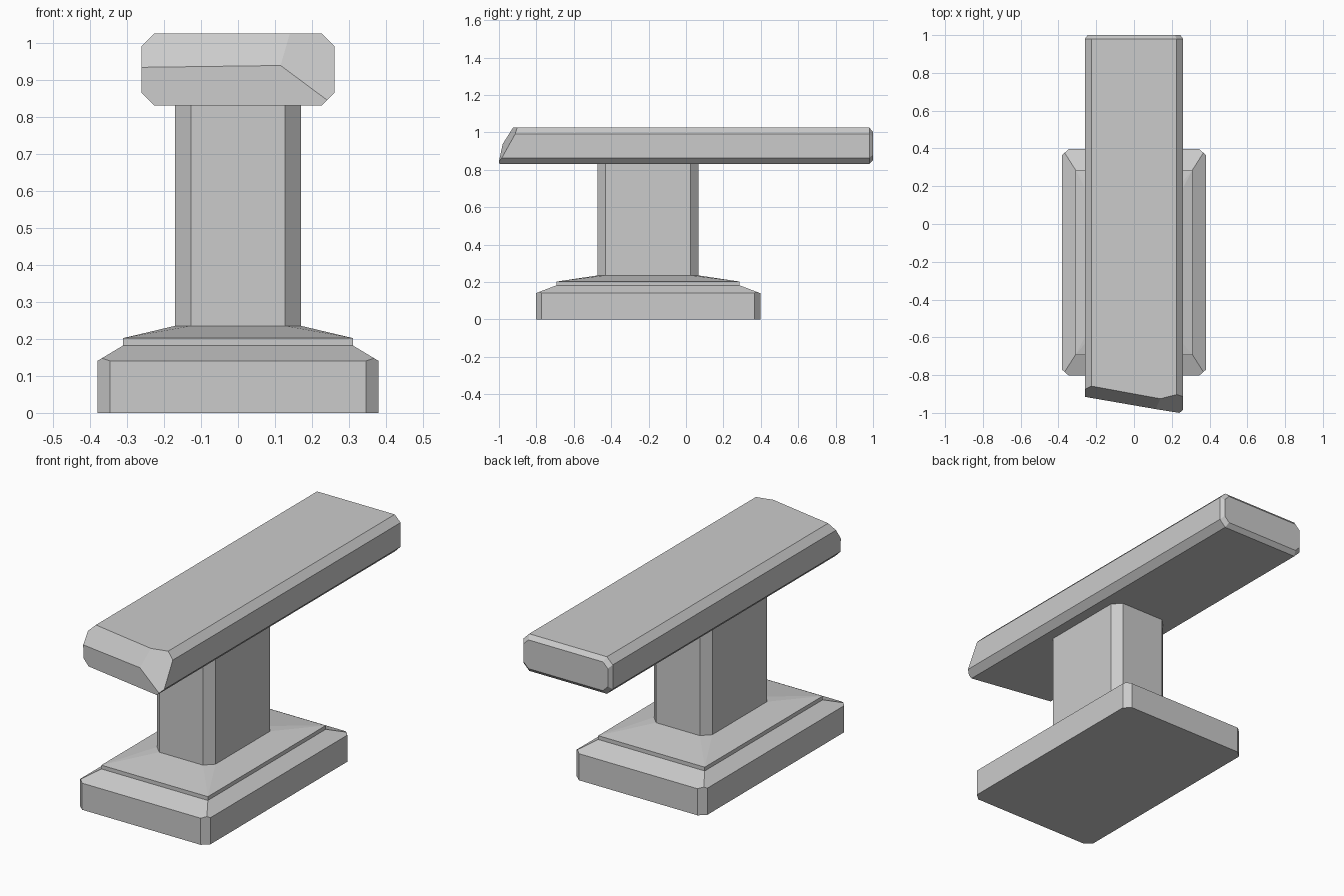
import bpy, bmesh
from mathutils import Vector as V

if "Cube" in bpy.data.objects:
    bpy.data.objects.remove(bpy.data.objects["Cube"])


def octagon(hx, hy, cx, cy):
    """Rectangle outline with its corners cut off."""
    pts = []
    for sx in (-1, 1):
        for sy in (-1, 1):
            pts += [(sx * (hx - cx), sy * hy), (sx * hx, sy * (hy - cy))]
    return pts


def rect(hx, hy):
    return [(sx * hx, sy * hy) for sx in (-1, 1) for sy in (-1, 1)]


def ring(outline, z, yc):
    return [(x, y + yc, z) for x, y in outline]


def hull(bm):
    res = bmesh.ops.convex_hull(bm, input=bm.verts[:])
    junk = {g for g in res["geom_interior"] + res["geom_unused"]
            if isinstance(g, bmesh.types.BMVert) and g.is_valid}
    bmesh.ops.delete(bm, geom=list(junk), context='VERTS')


def solid(name, points, cuts=(), hidden_z=()):
    """Convex block, trimmed by (point, outward normal) planes; buried caps removed."""
    bm = bmesh.new()
    for p in points:
        bm.verts.new(p)
    hull(bm)
    for co, no in cuts:
        bmesh.ops.bisect_plane(bm, geom=bm.verts[:] + bm.edges[:] + bm.faces[:],
                               plane_co=co, plane_no=no, clear_outer=True, dist=1e-5)
        bmesh.ops.delete(bm, geom=bm.edges[:], context='EDGES_FACES')
        hull(bm)
    bmesh.ops.recalc_face_normals(bm, faces=bm.faces[:])
    bmesh.ops.dissolve_limit(bm, angle_limit=0.01, verts=bm.verts[:], edges=bm.edges[:])
    buried = [f for f in bm.faces
              if any(all(abs(v.co.z - z) < 1e-4 for v in f.verts) for z in hidden_z)]
    bmesh.ops.delete(bm, geom=buried, context='FACES')
    me = bpy.data.meshes.new(name)
    bm.to_mesh(me)
    bm.free()
    ob = bpy.data.objects.new(name, me)
    bpy.context.collection.objects.link(ob)
    return ob


def plane(a, b, c):
    """Plane through three points, facing the front."""
    a, b, c = V(a), V(b), V(c)
    n = (b - a).cross(c - a).normalized()
    return a, (n if n.y < 0 else -n)


YC = -0.203

# Plinth: tapered block with its vertical corners cut off
corners = [(V((sx * 0.345, YC + sy * 0.60, 0)), V((sx * 0.032, sy * 0.036, 0)).normalized())
           for sx in (-1, 1) for sy in (-1, 1)]
solid("plinth",
      ring(rect(0.38, 0.60), 0, YC) + ring(rect(0.38, 0.60), 0.14, YC)
      + ring(rect(0.31, 0.49), 0.182, YC),
      corners, hidden_z=(0.182,))

# Sloped upper step and column share the chamfered column outline
shaft = octagon(0.17, 0.27, 0.043, 0.043)
solid("upper_step",
      ring(rect(0.31, 0.49), 0.182, YC) + ring(rect(0.31, 0.49), 0.202, YC)
      + ring(shaft, 0.235, YC), hidden_z=(0.182, 0.235))
solid("column", ring(shaft, 0.235, YC) + ring(shaft, 0.83, YC), hidden_z=(0.235, 0.83))

# Long top slab: chamfered section along y with a bevelled back end
ZC = 0.9275
section = octagon(0.26, 0.0975, 0.034, 0.034)
back = octagon(0.245, 0.0755, 0.028, 0.028)
slab = [(x, y, z + ZC) for y in (-1.1, 0.98) for x, z in section]
slab += [(x, 1.0, z + ZC) for x, z in back]

# Broken front end: three chipped facets
ridge_l, ridge_r = (-0.26, -0.915, 0.933), (0.115, -0.98, 0.938)
top_r, low_r = (0.14, -0.925, 1.025), (0.24, -1.0, 0.845)
chips = [plane(ridge_l, ridge_r, top_r),
         plane(ridge_l, ridge_r, low_r),
         plane(ridge_r, low_r, top_r)]
solid("top_slab", slab, chips)
